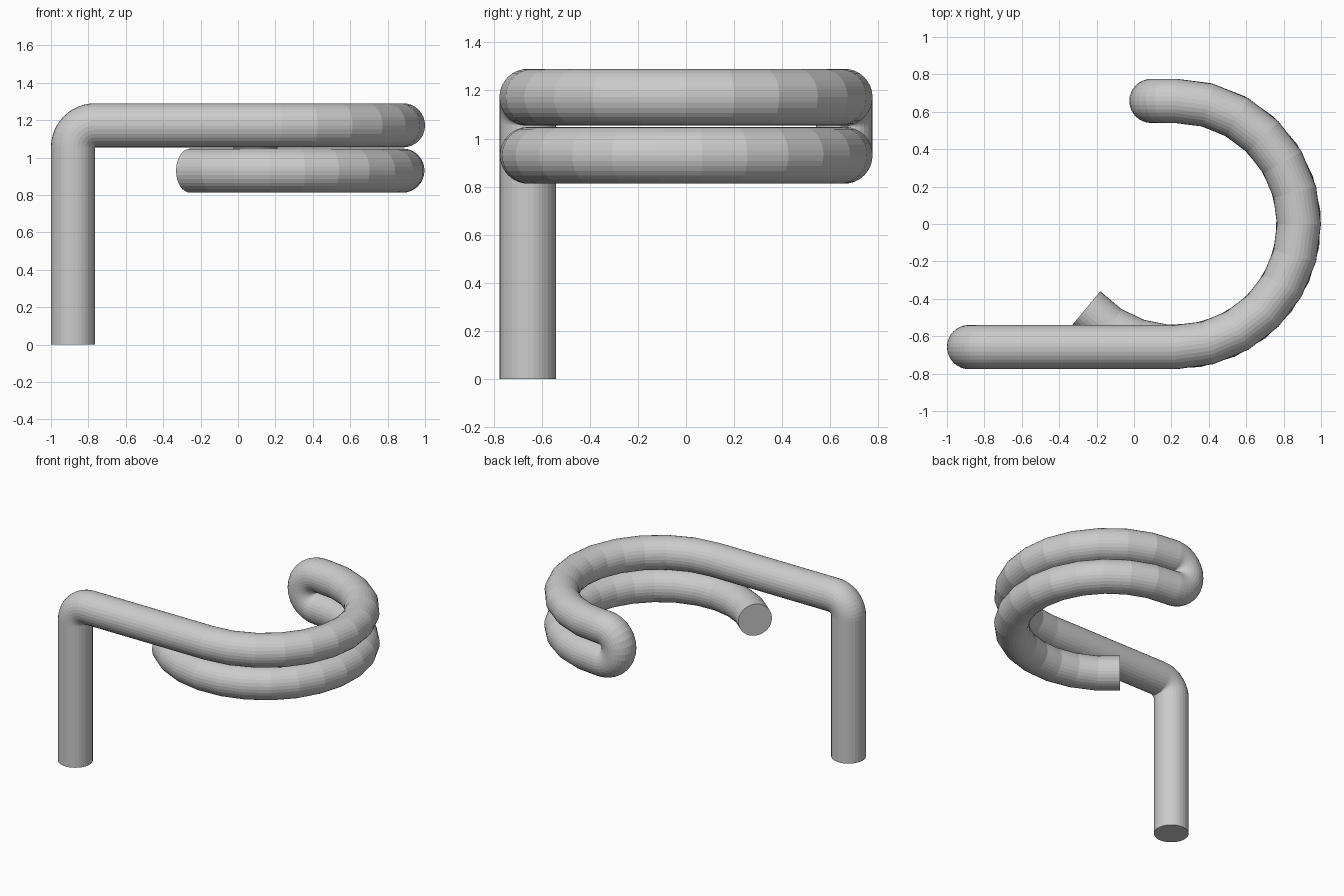
import bpy
from math import cos, sin, radians
from mathutils import Vector

if "Cube" in bpy.data.objects:
    bpy.data.objects.remove(bpy.data.objects["Cube"])

TUBE = 0.118            # tube radius
X0, Y0 = -0.882, -0.658  # upright position
ZU, ZL = 1.172, 0.930   # centre heights of upper and lower loops
CX, R = 0.224, 0.658    # loop centre and radius


def arc(centre, u, v, r, a0, a1, steps):
    """Points on an arc in the plane of u and v, angles in degrees."""
    c, u, v = Vector(centre), Vector(u), Vector(v)
    out = []
    for i in range(steps + 1):
        a = radians(a0 + (a1 - a0) * i / steps)
        out.append(c + u * (r * cos(a)) + v * (r * sin(a)))
    return out


X, Y, Z = (1, 0, 0), (0, 1, 0), (0, 0, 1)
half = (ZU - ZL) / 2

# upright, elbow, upper loop, return bend, lower loop
path = [Vector((X0, Y0, 0))]
path += arc((X0 + TUBE, Y0, ZU - TUBE), X, Z, TUBE, 180, 90, 12)
path += arc((CX, 0, ZU), X, Y, R, -90, 90, 12)
path += arc((CX - 0.01, R, (ZU + ZL) / 2), X, Z, half, 90, 270, 14)
path += arc((CX, 0, ZL), X, Y, R, 90, -136.8, 16)

curve = bpy.data.curves.new("bent_tube", 'CURVE')
curve.dimensions = '3D'
curve.bevel_depth = TUBE
curve.bevel_resolution = 14
curve.use_fill_caps = True
spline = curve.splines.new('POLY')
spline.points.add(len(path) - 1)
for p, co in zip(spline.points, path):
    p.co = (*co, 1)
spline.use_smooth = False

tube = bpy.data.objects.new("bent_tube", curve)
bpy.context.collection.objects.link(tube)

# single plain grey
grey = bpy.data.materials.new("plain grey")
grey.diffuse_color = (0.6, 0.6, 0.6, 1)
grey.use_nodes = True
grey.node_tree.nodes["Principled BSDF"].inputs["Base Color"].default_value = grey.diffuse_color
curve.materials.append(grey)

# turn the swept curve into a flat-shaded mesh
bpy.context.view_layer.objects.active = tube
tube.select_set(True)
bpy.ops.object.convert(target='MESH')
